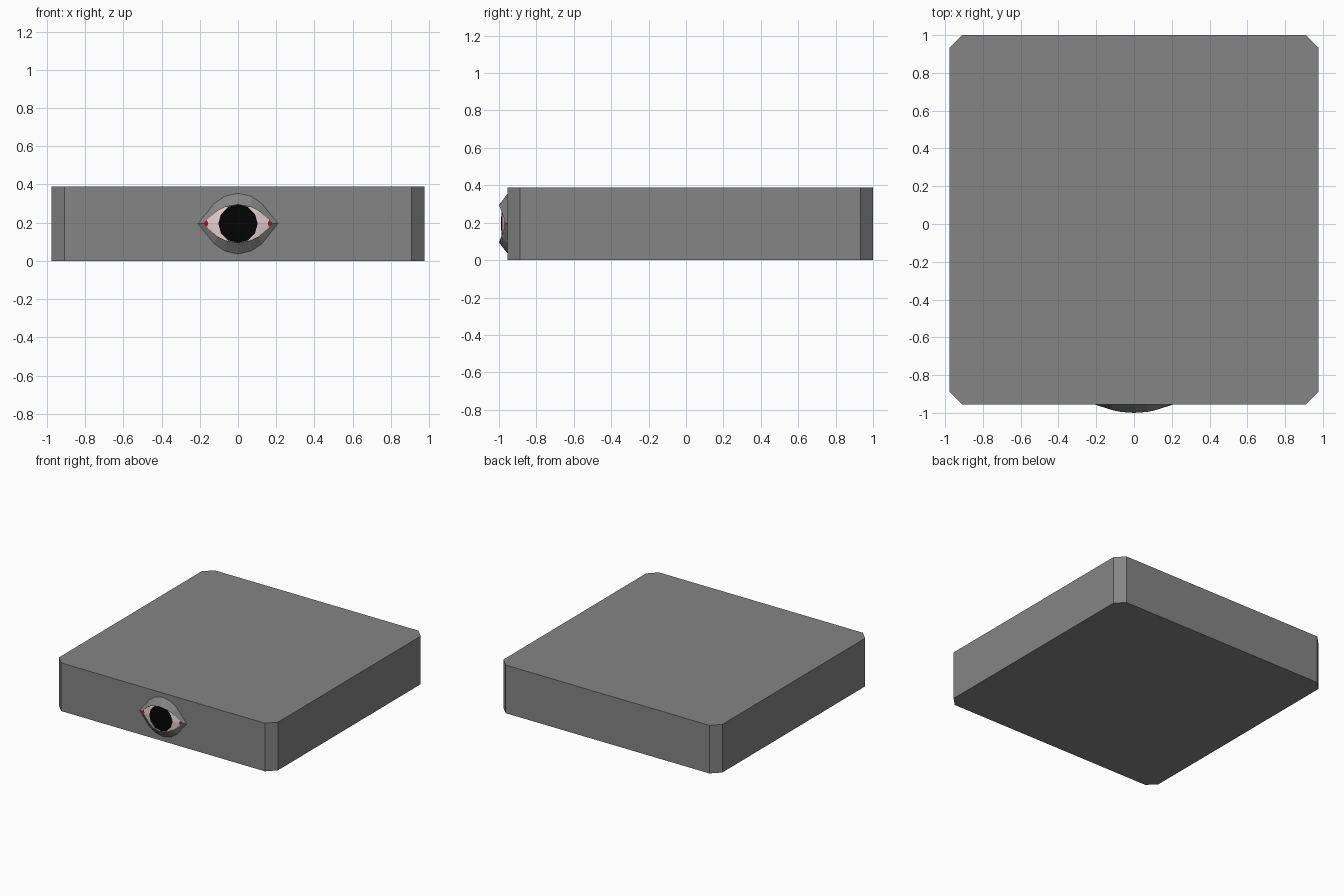
import bpy

if "Cube" in bpy.data.objects:
    bpy.data.objects.remove(bpy.data.objects["Cube"])

CZ = 0.195       # height of the eye centre
FACE = -0.955    # front face of the slab
GREY = (0.235, 0.235, 0.235)


def make(name, verts, faces, color):
    mesh = bpy.data.meshes.new(name)
    mesh.from_pydata(verts, [], faces)
    ob = bpy.data.objects.new(name, mesh)
    bpy.context.collection.objects.link(ob)
    mat = bpy.data.materials.new(name)
    mat.diffuse_color = (*color, 1)
    mat.use_nodes = True
    mat.node_tree.nodes["Principled BSDF"].inputs["Base Color"].default_value = mat.diffuse_color
    mesh.materials.append(mat)
    return ob


def ring(quarter, depth):
    """Mirror a quarter outline (+x axis up to +z axis) into a full 12-point loop."""
    top = quarter + [(-x, z) for x, z in quarter[-2::-1]]
    loop = top + [(x, -z) for x, z in top[-2:0:-1]]
    return [(x, depth(x), CZ + z) for x, z in loop]


def loft(rings):
    n = len(rings[0])
    verts = [v for r in rings for v in r]
    faces = [(k*n + i, k*n + (i+1) % n, (k+1)*n + (i+1) % n, (k+1)*n + i)
             for k in range(len(rings) - 1) for i in range(n)]
    return verts, faces


# slab with chamfered upright corners
x, y0, y1, c, h = 0.977, FACE, 1.0, 0.068, 0.388
outline = [(x, y0+c), (x, y1-c), (x-c, y1), (c-x, y1),
           (-x, y1-c), (-x, y0+c), (c-x, y0), (x-c, y0)]
n = len(outline)
make("slab", [(px, py, z) for z in (0, h) for px, py in outline],
     [tuple(range(n))[::-1], tuple(range(n, 2*n))]
     + [(i, (i+1) % n, n + (i+1) % n, n + i) for i in range(n)], GREY)

# eyelids: outer almond on the slab, raised rim, inner wall
outer = [(0.21, 0), (0.125, 0.105), (0.07, 0.143), (0, 0.159)]
inner = [(0.185, 0), (0.107, 0.068), (0.066, 0.088), (0, 0.1)]
rim = lambda x: -1.0 + 0.037 * (x / 0.185) ** 2
make("eyelids", *loft([ring(outer, lambda x: FACE), ring(inner, rim),
                       ring(inner, lambda x: FACE)]), GREY)

# eyeball white between the lids and the pupil
disc = [(0.103, 0), (0.089, 0.05), (0.052, 0.087), (0, 0.1)]
pupil = ring(disc, lambda x: -0.983)
make("eye_white", *loft([ring(inner, lambda x: -0.985 + 0.024 * (x / 0.185) ** 2), pupil]),
     (0.8, 0.62, 0.62))

# slightly domed pupil
make("pupil", [(px, py - 0.001, pz) for px, py, pz in pupil] + [(0, -0.99, CZ)],
     [(i, (i+1) % 12, 12) for i in range(12)], (0.001, 0.001, 0.001))

# red inner corners
for side, s in (("left", -1), ("right", 1)):
    tri = [(s*0.185, -0.9635, CZ), (s*0.163, -0.969, CZ + 0.019),
           (s*0.155, -0.9715, CZ), (s*0.163, -0.969, CZ - 0.019)]
    order = (0, 1, 2, 3) if s > 0 else (3, 2, 1, 0)
    make("eye_corner_" + side, tri, [order], (0.3, 0.015, 0.015))
